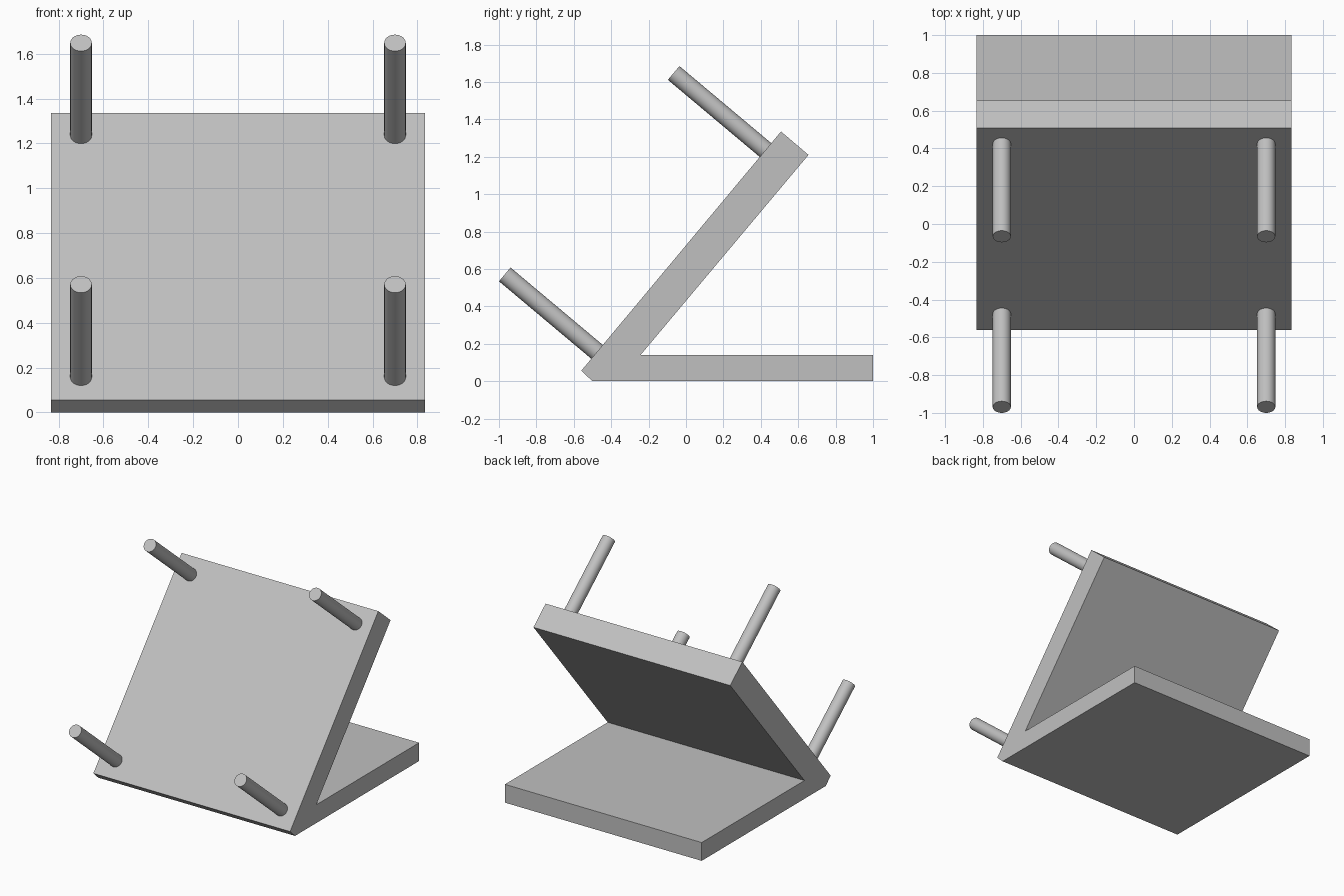
import bpy, bmesh, math
from mathutils import Vector

cube = bpy.data.objects.get("Cube")
if cube:
    bpy.data.objects.remove(cube, do_unlink=True)

grey = bpy.data.materials.new("light grey")
grey.use_nodes = True
colour = (0.53, 0.53, 0.53, 1)
grey.diffuse_color = colour
grey.node_tree.nodes["Principled BSDF"].inputs["Base Color"].default_value = colour

HALF_WIDTH = 0.833
TILT = math.radians(50)                                     # slope of the seat
OUT = Vector((0, -math.sin(TILT), math.cos(TILT)))          # leg direction


def finish(obj):
    obj.data.materials.append(grey)


# Seat and backrest: one bent slab, extruded across x
profile = [(-0.56, 0.056), (-0.5, 0), (1, 0), (1, 0.14),
           (-0.243, 0.14), (0.655, 1.21), (0.508, 1.335)]
bm = bmesh.new()
face = bm.faces.new([bm.verts.new((-HALF_WIDTH, y, z)) for y, z in profile])
extruded = bmesh.ops.extrude_face_region(bm, geom=[face])["geom"]
bmesh.ops.translate(bm, vec=(2 * HALF_WIDTH, 0, 0),
                    verts=[v for v in extruded if isinstance(v, bmesh.types.BMVert)])
bmesh.ops.recalc_face_normals(bm, faces=bm.faces[:])
mesh = bpy.data.meshes.new("seat_and_backrest")
bm.to_mesh(mesh)
bm.free()
slab = bpy.data.objects.new("seat_and_backrest", mesh)
bpy.context.collection.objects.link(slab)
finish(slab)


# Legs: round rods standing out square from the seat
def leg(name, x, tip_y, tip_z, length=0.67):
    centre = Vector((x, tip_y, tip_z)) - OUT * length / 2
    bpy.ops.mesh.primitive_cylinder_add(
        vertices=32, radius=0.048, depth=length, location=centre,
        rotation=OUT.to_track_quat('Z', 'Y').to_euler())
    obj = bpy.context.object
    obj.name = name
    finish(obj)
    bpy.ops.object.shade_smooth_by_angle(angle=math.radians(40))


for side, x in (("left", 0.7), ("right", -0.7)):
    leg(f"upper_leg_{side}", x, -0.066, 1.648)
    leg(f"lower_leg_{side}", x, -0.969, 0.571)
